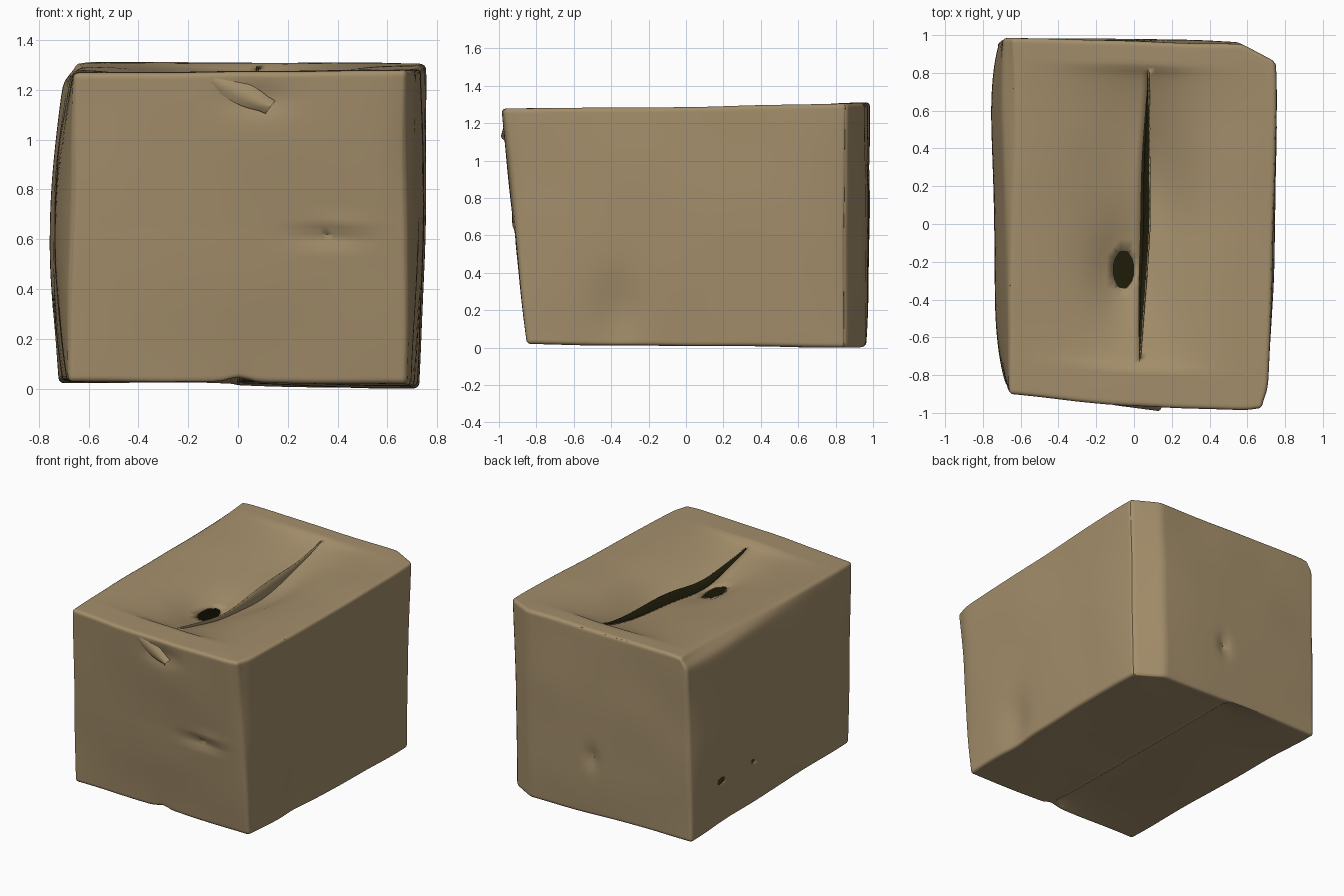
import bpy, bmesh, math
from mathutils import Vector, noise

if "Cube" in bpy.data.objects:
    bpy.data.objects.remove(bpy.data.objects["Cube"], do_unlink=True)


def make_material(name, colour):
    m = bpy.data.materials.new(name)
    m.use_nodes = True
    m.diffuse_color = (*colour, 1)
    bsdf = m.node_tree.nodes["Principled BSDF"]
    bsdf.inputs["Base Color"].default_value = (*colour, 1)
    bsdf.inputs["Roughness"].default_value = 0.9
    return m


cardboard = make_material("cardboard", (0.37, 0.272, 0.147))
inside_dark = make_material("dark inside", (0.014, 0.012, 0.003))

# Corners of the leaning box: (x side, y side, z side) -> position
CORNERS = {
    (-1, -1, -1): (-0.68, -0.82, 0.035), (-1, -1, 1): (-0.66, -0.89, 1.275),
    (1, -1, -1): (0.68, -0.84, 0.025), (1, -1, 1): (0.70, -0.98, 1.285),
    (-1, 1, -1): (-0.72, 0.98, 0.035), (-1, 1, 1): (-0.69, 0.995, 1.325),
    (1, 1, -1): (0.72, 0.97, 0.008), (1, 1, 1): (0.75, 0.96, 1.315),
}
HALF = Vector((0.72, 0.95, 0.63))
ROUND = 0.022

# Dents and bumps: centre, radii, push
DENTS = [
    ((0.36, -0.92, 0.615), (0.14, 0.2, 0.03), (0, 0.022, 0)),     # front crease
    ((0.42, -0.92, 0.66), (0.12, 0.2, 0.03), (0, -0.01, 0)),
    ((0.08, -0.96, 1.17), (0.12, 0.15, 0.06), (0, 0.02, 0)),      # torn front edge
    ((0.74, -0.35, 0.2), (0.2, 0.13, 0.2), (-0.035, 0, 0)),       # side dent
    ((0.05, 0.97, 0.42), (0.035, 0.2, 0.07), (0, -0.025, 0)),     # back dent
    ((0.72, -0.98, 0.9), (0.09, 0.09, 0.9), (-0.03, 0.02, 0)),    # crushed corners
    ((-0.70, 0.6, 1.32), (0.08, 0.8, 0.05), (0.05, 0, -0.01)),
    ((0.0, -0.85, 0.02), (0.05, 0.15, 0.06), (0, 0, 0.02)),
    ((-0.06, -0.25, 1.2), (0.15, 0.25, 0.3), (0, 0, -0.06)),      # pit in the top
]
# Torn holes: centre, axis they pierce, radii across the other two axes
HOLES = [
    ((-0.055, -0.23, 1.15), 2, (0.055, 0.1)),
    ((-0.74, 0.68, 0.36), 0, (0.045, 0.025)),
    ((-0.74, 0.33, 0.36), 0, (0.025, 0.02)),
]


def falloff(p, centre, radii):
    return math.exp(-sum(((a - c) / r) ** 2 for a, c, r in zip(p, centre, radii)))


def slit(v):
    """Opening of the top slit along the box, 0 at its ends."""
    return max(0.0, 1 - ((v - 0.03) / 0.83) ** 2)


def deep(v):
    """Extra sag of the lower flap around its torn middle."""
    return slit(v) * math.exp(-((v - 0.25) / 0.4) ** 2)


def place(q, side):
    """Map a point of the unit cube onto the crumpled box."""
    u, v, w = q
    # rounded edges
    s = Vector([a * h for a, h in zip(q, HALF)])
    core = Vector([max(-h + ROUND, min(h - ROUND, a)) for a, h in zip(s, HALF)])
    d = s - core
    if d.length > 0:
        s = core + d.normalized() * ROUND
    t = [a / h for a, h in zip(s, HALF)]
    # blend of the eight corners
    p = Vector()
    for signs, corner in CORNERS.items():
        weight = math.prod((1 + a * b) / 2 for a, b in zip(t, signs))
        p += Vector(corner) * weight
    # bulging walls
    if u < 0:
        p.x -= 0.055 * abs(u) ** 3 * (1 - v ** 6) * (1 - w * w)
    else:
        p.x += u ** 3 * (1 - v ** 4) * (0.015 + 0.015 * (1 - w * w))
    p.y += 0.015 * v ** 3 * (1 - u * u) * (1 - w * w)
    # slanted back corner and bowed front edge
    if v > 0:
        p.y -= (0.10 - 0.01 * w) * v ** 3 * max(0, (u - 0.75) / 0.25)
    else:
        p.y -= 0.018 * abs(v) ** 3 * (1 - u * u) * max(w, 0)
    # sagging top flaps and stepped bottom flaps
    seam = math.exp(-(u / 0.3) ** 2)
    if w > 0.999:
        p.x += (0.028 + 0.022 * v) * seam
        drop = slit(v) ** 0.6
        if side > 0:
            p.z -= (0.11 * drop + 0.08 * deep(v)) * math.exp(-(u / 0.42) ** 2)
        else:
            p.z -= 0.11 * drop * math.exp(-(u / 0.5) ** 2)
            p.x -= 0.02 * slit(v) * seam
    elif w < -0.999:
        ends = 1 - v ** 8
        p.z += (0.055 if side < 0 else 0.01) * ends * math.exp(-(u / 0.5) ** 2)
        if side < 0:
            p.x += 0.02 * ends * math.exp(-(u / 0.1) ** 2)
    for centre, radii, push in DENTS:
        p += Vector(push) * falloff(p, centre, radii)
    # light crumpling
    return p + noise.noise_vector(p * 2.3) * 0.007


# Box shell: dense cube, tighter towards the edges
bm = bmesh.new()
bmesh.ops.create_cube(bm, size=2)
bmesh.ops.subdivide_edges(bm, edges=bm.edges[:], cuts=63, use_grid_fill=True)
for vert in bm.verts:
    vert.co = [math.sin(a * math.pi / 2) for a in vert.co]


def on_seam(e):
    a, b = e.verts
    if max(abs(a.co.x), abs(b.co.x)) > 1e-4:
        return False
    if min(a.co.z, b.co.z) > 0.999:
        return min(slit(a.co.y), slit(b.co.y)) > 0
    return max(a.co.z, b.co.z) < -0.999 and max(abs(a.co.y), abs(b.co.y)) < 0.97


bmesh.ops.split_edges(bm, edges=[e for e in bm.edges if on_seam(e)])
moved, rim = {}, {}
for vert in bm.verts:
    side = sum(f.calc_center_median().x for f in vert.link_faces)
    moved[vert] = place(vert.co, side)
    if vert.co.z > 0.999 and vert.is_boundary and side > 0:
        rim[vert] = vert.co.y
for vert, p in moved.items():
    vert.co = p

# Torn edge of the lower top flap curls up and leans outwards
rim_edges = [e for e in bm.edges if e.is_boundary and all(x in rim for x in e.verts)]
along = {tuple(x.co): v for x, v in rim.items()}
for item in bmesh.ops.extrude_edge_only(bm, edges=rim_edges)["geom"]:
    if isinstance(item, bmesh.types.BMVert):
        v = along[tuple(item.co)]
        item.co += Vector((0.003 + 0.03 * slit(v) ** 1.5, 0, 0.003 + 0.03 * slit(v) + 0.09 * deep(v)))


# Torn holes with rounded outlines
def hole_offset(p, hole):
    """Distance from the hole's middle, 1 on its outline."""
    centre, axis, radii = hole
    if abs(p[axis] - centre[axis]) > 0.3:
        return 9
    across = [i for i in range(3) if i != axis]
    return math.hypot(*[(p[i] - centre[i]) / r for i, r in zip(across, radii)])


for hole in HOLES:
    torn = [f for f in bm.faces if hole_offset(f.calc_center_median(), hole) < 1]
    outline = {x for f in torn for x in f.verts if any(g not in torn for g in x.link_faces)}
    bmesh.ops.delete(bm, geom=torn, context="FACES")
    for vert in outline:
        k = hole_offset(vert.co, hole)
        for i in range(3):
            if i != hole[1] and k > 0.3:
                vert.co[i] = hole[0][i] + (vert.co[i] - hole[0][i]) / k

# Rest on the ground, centred
low = Vector([min(x.co[i] for x in bm.verts) for i in range(3)])
high = Vector([max(x.co[i] for x in bm.verts) for i in range(3)])
middle = (low + high) / 2
bmesh.ops.translate(bm, verts=bm.verts[:], vec=(-middle.x, -middle.y, -low.z))


def finish(name, bm):
    mesh = bpy.data.meshes.new(name)
    bm.to_mesh(mesh)
    bm.free()
    obj = bpy.data.objects.new(name, mesh)
    bpy.context.collection.objects.link(obj)
    mesh.materials.append(cardboard)
    bpy.ops.object.select_all(action="DESELECT")
    obj.select_set(True)
    bpy.context.view_layer.objects.active = obj
    bpy.ops.object.shade_smooth_by_angle(angle=math.radians(40))
    return obj


box = finish("box_shell", bm)
box.data.materials.append(inside_dark)
wall = box.modifiers.new("wall", "SOLIDIFY")
wall.thickness = 0.008
wall.offset = -1
wall.material_offset = 1

# Loose paper curl at the torn front edge
bm = bmesh.new()
rows = []
for i in range(9):
    t = i / 8
    mid = Vector((-0.10 + 0.23 * t, -0.95 - 0.015 * t, 1.24 - 0.11 * t))
    width = 0.012 + 0.035 * math.sin(math.pi * min(1, t + 0.1) * 0.8)
    rows.append([bm.verts.new(mid + Vector((0.6 * k * width, -0.025 * (1 - k * k) * (0.4 + t * 0.6), 0.8 * k * width)))
                 for k in (-1, -0.5, 0, 0.5, 1)])
for a, b in zip(rows, rows[1:]):
    for k in range(4):
        bm.faces.new((a[k], b[k], b[k + 1], a[k + 1]))
bmesh.ops.recalc_face_normals(bm, faces=bm.faces[:])
finish("paper_curl", bm)
